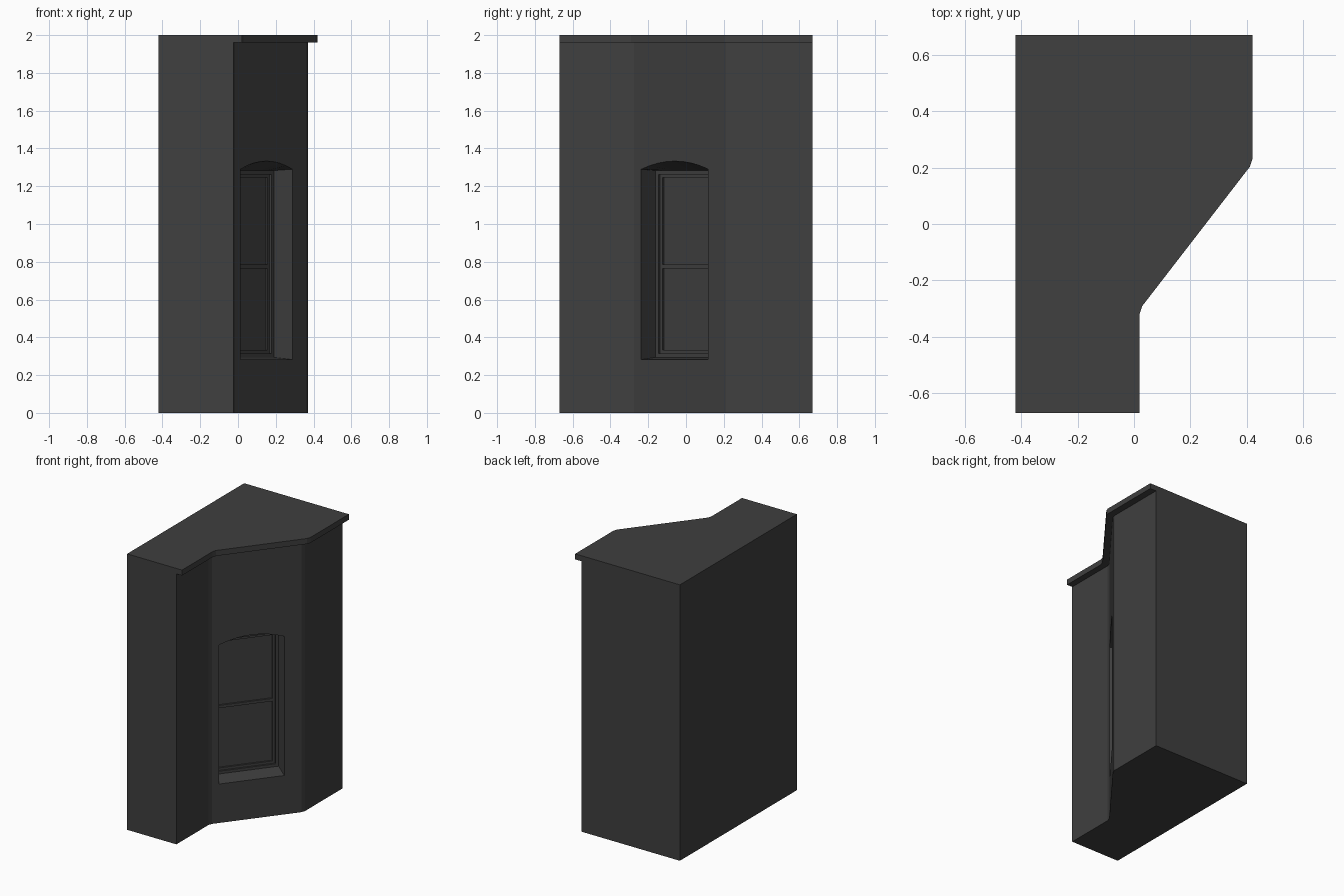
import bpy, bmesh
from mathutils import Vector

cube = bpy.data.objects.get("Cube")
if cube:
    bpy.data.objects.remove(cube, do_unlink=True)

grey = bpy.data.materials.new("charcoal_grey")
colour = (0.05, 0.05, 0.05, 1)
grey.use_nodes = True
grey.diffuse_color = colour
grey.node_tree.nodes["Principled BSDF"].inputs["Base Color"].default_value = colour


def finish(name, bm):
    bmesh.ops.recalc_face_normals(bm, faces=bm.faces)
    mesh = bpy.data.meshes.new(name)
    bm.to_mesh(mesh)
    bm.free()
    mesh.materials.append(grey)
    obj = bpy.data.objects.new(name, mesh)
    bpy.context.collection.objects.link(obj)
    return obj


def loft(name, rings):
    """Solid skinned through rings of equal point count, capped at both ends."""
    bm = bmesh.new()
    loops = [[bm.verts.new(p) for p in ring] for ring in rings]
    n = len(loops[0])
    for a, b in zip(loops, loops[1:]):
        for i in range(n):
            j = (i + 1) % n
            bm.faces.new((a[i], a[j], b[j], b[i]))
    bm.faces.new(loops[0])
    bm.faces.new(loops[-1])
    return finish(name, bm)


BACK_X, HALF_Y = -0.42, 0.67


def prism(name, near, far, z0, z1, ease=0.015):
    """Plan with a slanted side from near to far, its two bends eased."""
    near, far = Vector(near), Vector(far)
    step = (far - near).normalized() * ease
    along = Vector((0, ease))
    plan = [(BACK_X, -HALF_Y), (near.x, -HALF_Y), near - along, near + step,
            far - step, far + along, (far.x, HALF_Y), (BACK_X, HALF_Y)]
    return loft(name, [[(p[0], p[1], z) for p in plan] for z in (z0, z1)])


# Body and roof slab overhanging on the slanted side
wall_near, wall_far = (-0.025, -0.287), (0.37, 0.223)
body = prism("wall_body", wall_near, wall_far, 0, 1.96)
prism("roof_slab", (0.02, -0.303), (0.42, 0.215), 1.96, 2.0)

# Slanted wall coordinates: u along the wall, d into it, z up
origin = Vector((*wall_near, 0))
along = (Vector((*wall_far, 0)) - origin).normalized()
inward = Vector((-along.y, along.x, 0))


def wall_point(u, d, z):
    return origin + along * u + inward * d + Vector((0, 0, z))


U0, U1 = 0.063, 0.512
SILL, HEAD, RISE = 0.282, 1.29, 0.043
DEPTH = 0.125


def opening_ring(d, bottom, top, rise, steps=8):
    pts = [wall_point(U0, d, bottom), wall_point(U1, d, bottom)]
    for i in range(steps + 1):
        t = i / steps
        pts.append(wall_point(U1 + (U0 - U1) * t, d, top + rise * 4 * t * (1 - t)))
    return pts


# Arched window recess, its soffit dropping to a flat head
cutter = loft("recess_cutter", [
    opening_ring(-0.03, SILL, HEAD, RISE),
    opening_ring(0, SILL, HEAD, RISE),
    opening_ring(DEPTH, SILL + 0.012, HEAD - 0.007, 0.001),
    opening_ring(DEPTH + 0.03, SILL + 0.012, HEAD - 0.007, 0.001)])
cutter.hide_render = True
cut = body.modifiers.new("window_recess", "BOOLEAN")
cut.object = cutter
cut.operation = "DIFFERENCE"
cut.solver = "EXACT"
bpy.context.view_layer.objects.active = body
bpy.ops.object.modifier_apply(modifier=cut.name)
bpy.data.objects.remove(cutter, do_unlink=True)


def slab(name, u0, u1, z0, z1, d0, d1):
    corners = ((u0, z0), (u1, z0), (u1, z1), (u0, z1))
    return loft(name, [[wall_point(u, d, z) for u, z in corners] for d in (d0, d1)])


def frame(name, inset, width, d):
    """Four bars around the window, starting inset from the recess."""
    u0, u1 = U0 + inset, U1 - inset
    z0, z1 = SILL + 0.012 + inset, HEAD - 0.007 - inset
    back = DEPTH + 0.035
    slab(name + "_left", u0, u0 + width, z0, z1, d, back)
    slab(name + "_right", u1 - width, u1, z0, z1, d, back)
    slab(name + "_bottom", u0 + width, u1 - width, z0, z0 + width, d, back)
    slab(name + "_top", u0 + width, u1 - width, z1 - width, z1, d, back)


# Stepped window frame, meeting rail and pane
frame("outer_frame", 0, 0.02, DEPTH)
frame("sash_frame", 0.02, 0.018, DEPTH + 0.012)
slab("meeting_rail", U0 + 0.036, U1 - 0.036, 0.765, 0.785, DEPTH + 0.012, DEPTH + 0.035)
slab("window_pane", U0 + 0.03, U1 - 0.03, SILL + 0.04, HEAD - 0.035, DEPTH + 0.024, DEPTH + 0.036)
